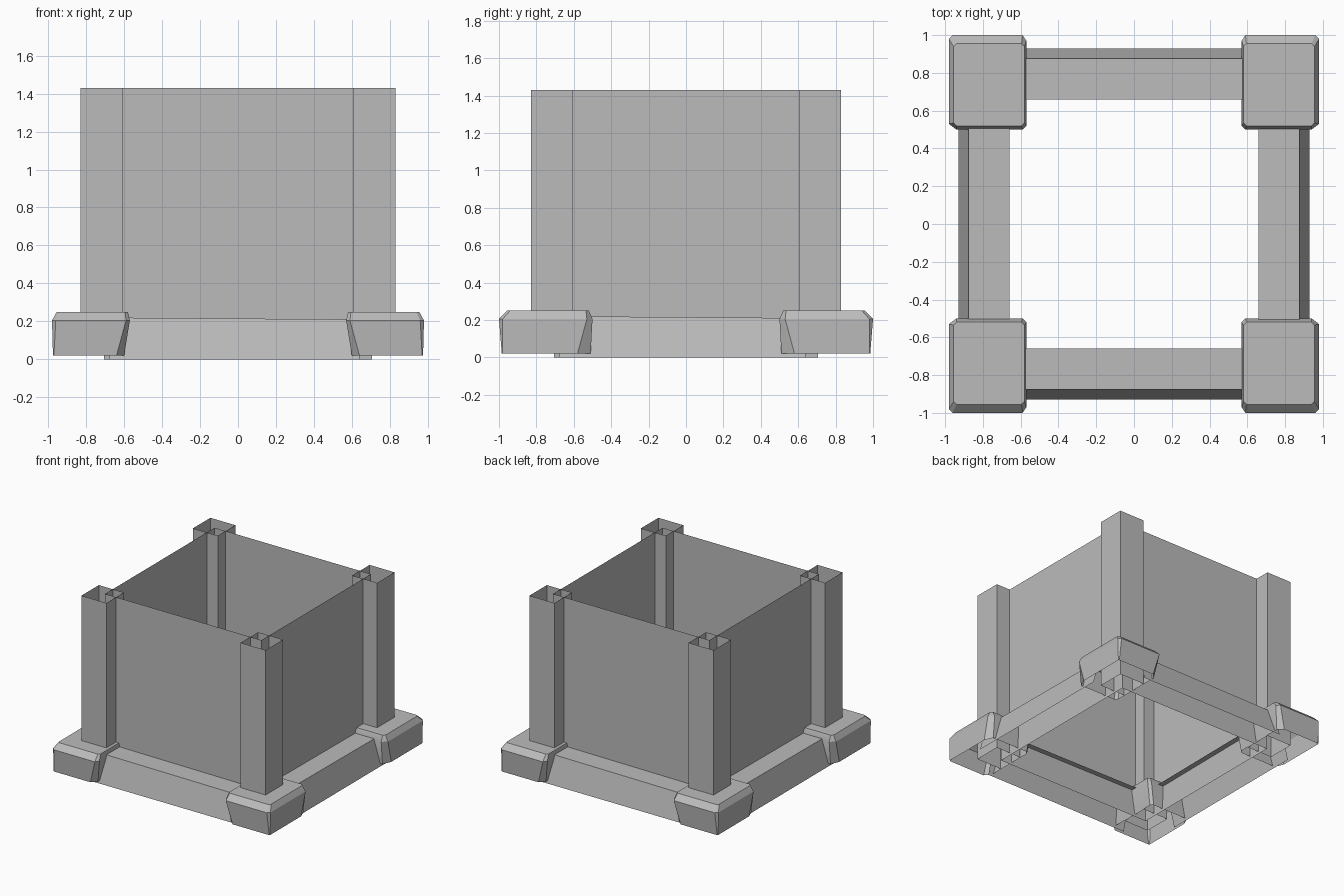
import bpy, bmesh, math
from mathutils import Matrix

if "Cube" in bpy.data.objects:
    bpy.data.objects.remove(bpy.data.objects["Cube"], do_unlink=True)

stone_grey = bpy.data.materials.new("stone_grey")
stone_grey.use_nodes = True
grey = (0.5, 0.5, 0.5, 1)
stone_grey.diffuse_color = grey
stone_grey.node_tree.nodes["Principled BSDF"].inputs["Base Color"].default_value = grey


def loft(name, rings, closed=True, cap=False, matrix=Matrix(), outward=True):
    """Skin matching rings of points, with an optional cap on the last."""
    bm = bmesh.new()
    loops = [[bm.verts.new(matrix @ Matrix.Translation(p).translation) for p in r] for r in rings]
    n = len(rings[0])
    for a, b in zip(loops, loops[1:]):
        for i in range(n if closed else n - 1):
            j = (i + 1) % n
            bm.faces.new((a[i], a[j], b[j], b[i]))
    if cap:
        bm.faces.new(loops[-1])
    if not outward:
        bmesh.ops.reverse_faces(bm, faces=bm.faces)
    mesh = bpy.data.meshes.new(name)
    bm.to_mesh(mesh)
    bm.free()
    mesh.materials.append(stone_grey)
    obj = bpy.data.objects.new(name, mesh)
    bpy.context.collection.objects.link(obj)
    return obj


def rectangle(x0, x1, y0, y1, z):
    return [(x0, y0, z), (x1, y0, z), (x1, y1, z), (x0, y1, z)]


def cut_rectangle(x0, x1, y0, y1, z, cuts):
    """Rectangle with each corner cut off by its own (dx, dy)."""
    (ax, ay), (bx, by), (cx, cy), (dx, dy) = cuts
    return [(x0, y0 + ay, z), (x0 + ax, y0, z), (x1 - bx, y0, z), (x1, y0 + by, z),
            (x1, y1 - cy, z), (x1 - cx, y1, z), (x0 + dx, y1, z), (x0, y1 - dy, z)]


# Open wall shell
W, TOP = 0.705, 1.43
loft("walls", [rectangle(-W, W, -W, W, z) for z in (0, TOP)])

# Hollow corner posts and faceted foot stones, mirrored to all corners
stone_rings = [
    cut_rectangle(0.60, 0.975, 0.51, 0.985, 0.02,
                  [(0.02, 0.02), (0.03, 0.07), (0.005, 0.005), (0.04, 0.04)]),
    cut_rectangle(0.57, 0.98, 0.50, 1.00, 0.205,
                  [(0.02, 0.02), (0.04, 0.03), (0.02, 0.02), (0.02, 0.03)]),
    cut_rectangle(0.58, 0.955, 0.52, 0.955, 0.25,
                  [(0.015, 0.015)] * 4),
]
for sx, side in ((1, "left"), (-1, "right")):
    for sy, end in ((1, "back"), (-1, "front")):
        mirror = Matrix.Diagonal((sx, sy, 1, 1))
        loft(f"{end}_{side}_post", [rectangle(0.605, 0.83, 0.605, 0.83, z) for z in (0.02, TOP)],
             matrix=mirror, outward=sx * sy > 0)
        stone = loft(f"{end}_{side}_foot_stone", stone_rings, cap=True,
                     matrix=mirror, outward=sx * sy > 0)
        bpy.ops.object.select_all(action="DESELECT")
        stone.select_set(True)
        bpy.context.view_layer.objects.active = stone
        bpy.ops.object.shade_smooth_by_angle(angle=math.radians(30))

# Base beams: sloped outer face and flat top, open below
for i, side in enumerate(("front", "left", "back", "right")):
    ends = [[(x, -0.93, 0), (x, -0.875, z), (x, -0.66, z)] for x, z in ((0.64, 0.21), (-0.68, 0.22))]
    loft(f"{side}_base_beam", ends, closed=False,
         matrix=Matrix.Rotation(i * math.pi / 2, 4, "Z"), outward=False)
